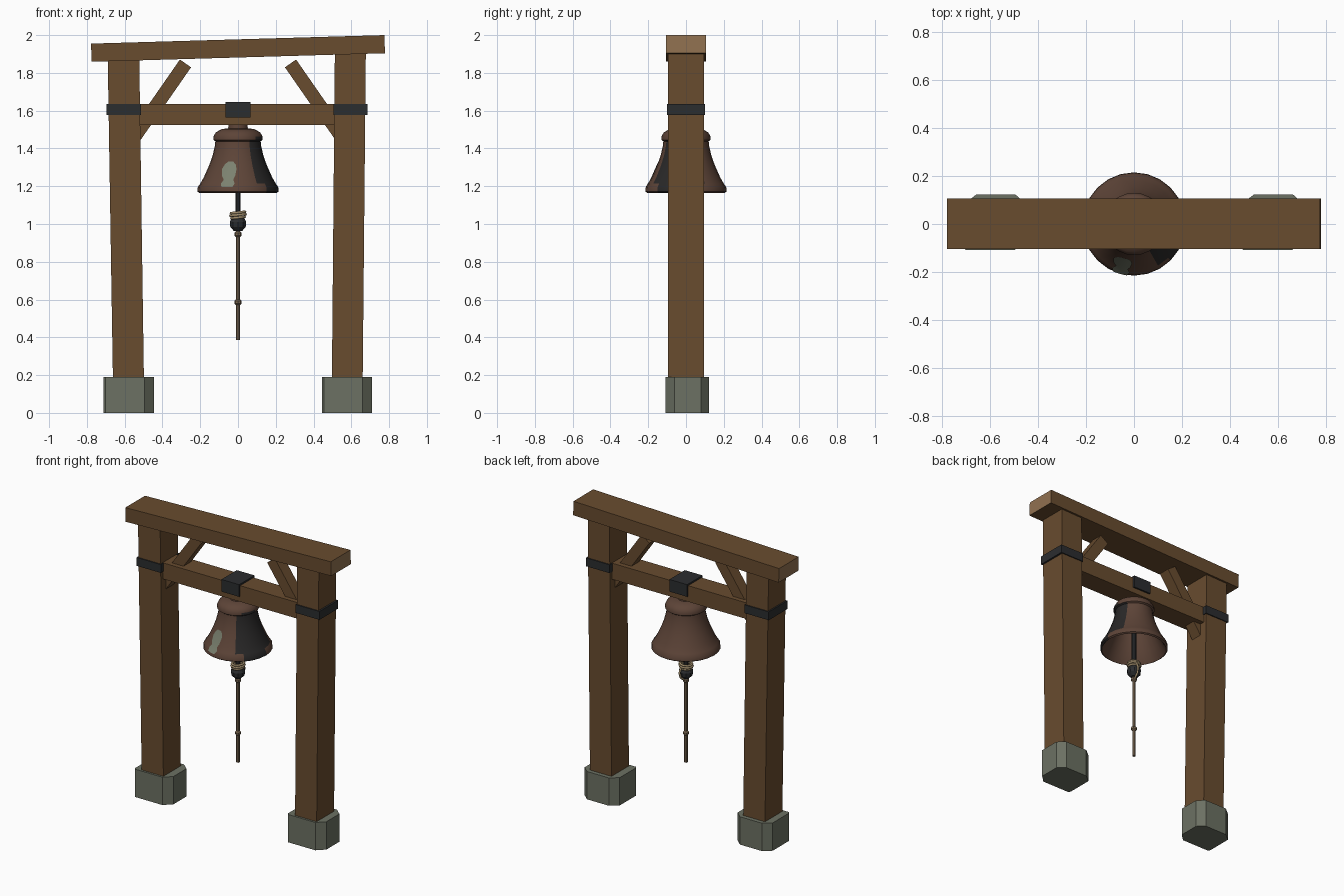
import bpy, bmesh, math
from mathutils import Vector

cube = bpy.data.objects.get("Cube")
if cube:
    bpy.data.objects.remove(cube)


def material(name, rgb, rough=0.8):
    m = bpy.data.materials.new(name)
    m.use_nodes = True
    m.diffuse_color = (*rgb, 1)
    node = m.node_tree.nodes["Principled BSDF"]
    node.inputs["Base Color"].default_value = (*rgb, 1)
    node.inputs["Roughness"].default_value = rough
    return m


WOOD = material("weathered wood", (0.14, 0.072, 0.028))
END = material("end grain", (0.28, 0.165, 0.08))
STONE = material("grey stone", (0.15, 0.165, 0.125))
IRON = material("dark iron", (0.024, 0.026, 0.028))
BRONZE = material("aged bronze", (0.11, 0.058, 0.039))
SOOT = material("tarnished bronze", (0.022, 0.021, 0.021))
PATINA = material("green patina", (0.2, 0.22, 0.16))
ROPE = material("rope", (0.2, 0.14, 0.085))
CORD = material("pale cord", (0.36, 0.27, 0.15))


def loft(name, rings, mats, smooth=None, caps=True, closed=True):
    """Skin a list of equal-sized point rings."""
    bm = bmesh.new()
    rows = [[bm.verts.new(p) for p in ring] for ring in rings]
    n = len(rows[0])
    for a, b in zip(rows, rows[1:]):
        for i in range(n if closed else n - 1):
            j = (i + 1) % n
            bm.faces.new((a[i], a[j], b[j], b[i]))
    if caps:
        bm.faces.new(rows[0])
        bm.faces.new(rows[-1])
    bmesh.ops.recalc_face_normals(bm, faces=bm.faces)
    mesh = bpy.data.meshes.new(name)
    bm.to_mesh(mesh)
    bm.free()
    for m in mats:
        mesh.materials.append(m)
    if smooth:
        mesh.shade_smooth()
        mesh.set_sharp_from_angle(angle=math.radians(smooth))
    obj = bpy.data.objects.new(name, mesh)
    bpy.context.collection.objects.link(obj)
    return obj


def rect(x0, x1, y, z):
    return [(x0, -y, z), (x1, -y, z), (x1, y, z), (x0, y, z)]


def box(name, x0, x1, y, z0, z1, mat):
    return loft(name, [rect(x0, x1, y, z0), rect(x0, x1, y, z1)], [mat])


def circle(r, z, n):
    return [(r * math.sin(math.tau * i / n), -r * math.cos(math.tau * i / n), z) for i in range(n)]


def lathe(name, profile, n, mats, smooth=40):
    return loft(name, [circle(r, z, n) for r, z in profile], mats, smooth)


def tube(name, points, radius, mat, cyclic=False):
    curve = bpy.data.curves.new(name, "CURVE")
    curve.dimensions = "3D"
    curve.bevel_depth = radius
    curve.bevel_resolution = 1
    curve.use_fill_caps = True
    spline = curve.splines.new("POLY")
    spline.points.add(len(points) - 1)
    for sp, p in zip(spline.points, points):
        sp.co = (*p, 1)
    spline.use_cyclic_u = cyclic
    curve.materials.append(mat)
    obj = bpy.data.objects.new(name, curve)
    bpy.context.collection.objects.link(obj)
    return obj


# Stone footings with uneven clipped corners
footing = [(-0.123, -0.108), (0.082, -0.108), (0.132, -0.06), (0.132, 0.08),
           (0.085, 0.122), (-0.08, 0.122), (-0.133, 0.08), (-0.133, -0.095)]
for side, cx in (("right", -0.578), ("left", 0.578)):
    loft(side + "_footing", [[(cx + x, y, z) for x, y in footing] for z in (0, 0.19)], [STONE])

# Leaning posts
loft("right_post", [rect(-0.662, -0.498, 0.094, 0.17), rect(-0.69, -0.523, 0.094, 1.9)], [WOOD])
loft("left_post", [rect(0.497, 0.66, 0.094, 0.17), rect(0.513, 0.677, 0.094, 1.94)], [WOOD])

# Sloping top beam with pale ends
top_beam = loft("top_beam", [
    [(x, -0.105, z), (x, 0.107, z), (x + s, 0.107, z + 0.096), (x + s, -0.105, z + 0.096)]
    for x, z, s in ((-0.775, 1.859, -0.003), (0.778, 1.904, -0.003))], [WOOD, END])
for f in top_beam.data.polygons:
    f.material_index = int(abs(f.normal.x) > 0.9)

# Cross beam, hanger strap and post bands
box("cross_beam", -0.54, 0.54, 0.072, 1.525, 1.635, WOOD)
box("hanger_strap", -0.067, 0.067, 0.083, 1.563, 1.646, IRON)
box("right_post_band", -0.696, -0.513, 0.101, 1.578, 1.635, IRON)
box("left_post_band", 0.506, 0.686, 0.101, 1.578, 1.635, IRON)

# Diagonal braces
for name, s in (("right_brace", -1), ("left_brace", 1)):
    along = Vector((0.57, 0, -0.82))
    across = Vector((0.82, 0, 0.57)) * 0.036
    depth = Vector((0, 0.04, 0))
    rings = []
    for t in (0, 0.5):
        c = Vector((0.278, 0, 1.85)) + along * t
        ring = [c - across - depth, c + across - depth, c + across + depth, c - across + depth]
        rings.append([(s * p.x, p.y, p.z) for p in ring])
    loft(name, rings, [WOOD])

# Hollow bell, with one tarnished side
outer = [(0.205, 1.165), (0.215, 1.172), (0.213, 1.195), (0.2, 1.214), (0.182, 1.245),
         (0.153, 1.31), (0.135, 1.36), (0.122, 1.415), (0.12, 1.438), (0.13, 1.445),
         (0.13, 1.462), (0.118, 1.485), (0.085, 1.503), (0.052, 1.506), (0.05, 1.53)]
inner = [(0.03, 1.46), (0.09, 1.45), (0.105, 1.4), (0.135, 1.3), (0.165, 1.235), (0.193, 1.18)]
bell = lathe("bell", inner + outer, 24, [BRONZE, SOOT])
for f in bell.data.polygons:
    c = f.center
    turn = math.degrees(math.atan2(c.x, -c.y))
    outside = f.normal.x * c.x + f.normal.y * c.y > 0
    limit = 30 < turn < 118 if 1.214 < c.z < 1.445 else 45 < turn < 90 and c.z < 1.47
    f.material_index = int(outside and limit)


# Patina patch laid over the bell's curve
def bell_radius(z):
    for (r0, z0), (r1, z1) in zip(outer[1:], outer[2:]):
        if z0 <= z <= z1:
            return r0 + (r1 - r0) * (z - z0) / (z1 - z0)
    return outer[1][0]


rows = []
for z, x0, x1 in ((1.195, -0.088, -0.03), (1.214, -0.09, -0.018), (1.235, -0.075, -0.025),
                  (1.255, -0.085, -0.015), (1.29, -0.085, -0.008), (1.315, -0.07, -0.012),
                  (1.33, -0.053, -0.025)):
    r = bell_radius(z) + 0.003
    xs = [x0 + (x1 - x0) * i / 4 for i in range(5)]
    rows.append([(x, -math.sqrt(r * r - x * x), z) for x in xs])
loft("patina_patch", rows, [PATINA], 40, caps=False, closed=False)

# Clapper
lathe("clapper", [(0.015, 1.47), (0.015, 1.05), (0.034, 1.035), (0.046, 1.01),
                  (0.043, 0.985), (0.022, 0.962)], 10, [IRON], 25)

# Cord wound round the clapper, with a strand down its back
for i, (r, z) in enumerate(((0.038, 1.061), (0.041, 1.048), (0.036, 1.034))):
    ring = [(x, y, h + 0.1 * x) for x, y, h in circle(r, z, 14)]
    tube(f"cord_coil_{i + 1}", ring, 0.0075, CORD, cyclic=True)
tube("cord_strand", [(0.01, 0.035, 1.05), (0.012, 0.054, 1.01), (0.008, 0.045, 0.975),
                     (0, 0.005, 0.945)], 0.007, CORD)

# Pull rope with two knots
lathe("pull_rope", [(0.011, 0.97), (0.011, 0.385)], 8, [ROPE])
for name, z in (("upper_knot", 0.945), ("lower_knot", 0.585)):
    lathe(name, [(0.008, z - 0.018), (0.019, z - 0.007), (0.019, z + 0.007), (0.008, z + 0.018)],
          8, [ROPE])
